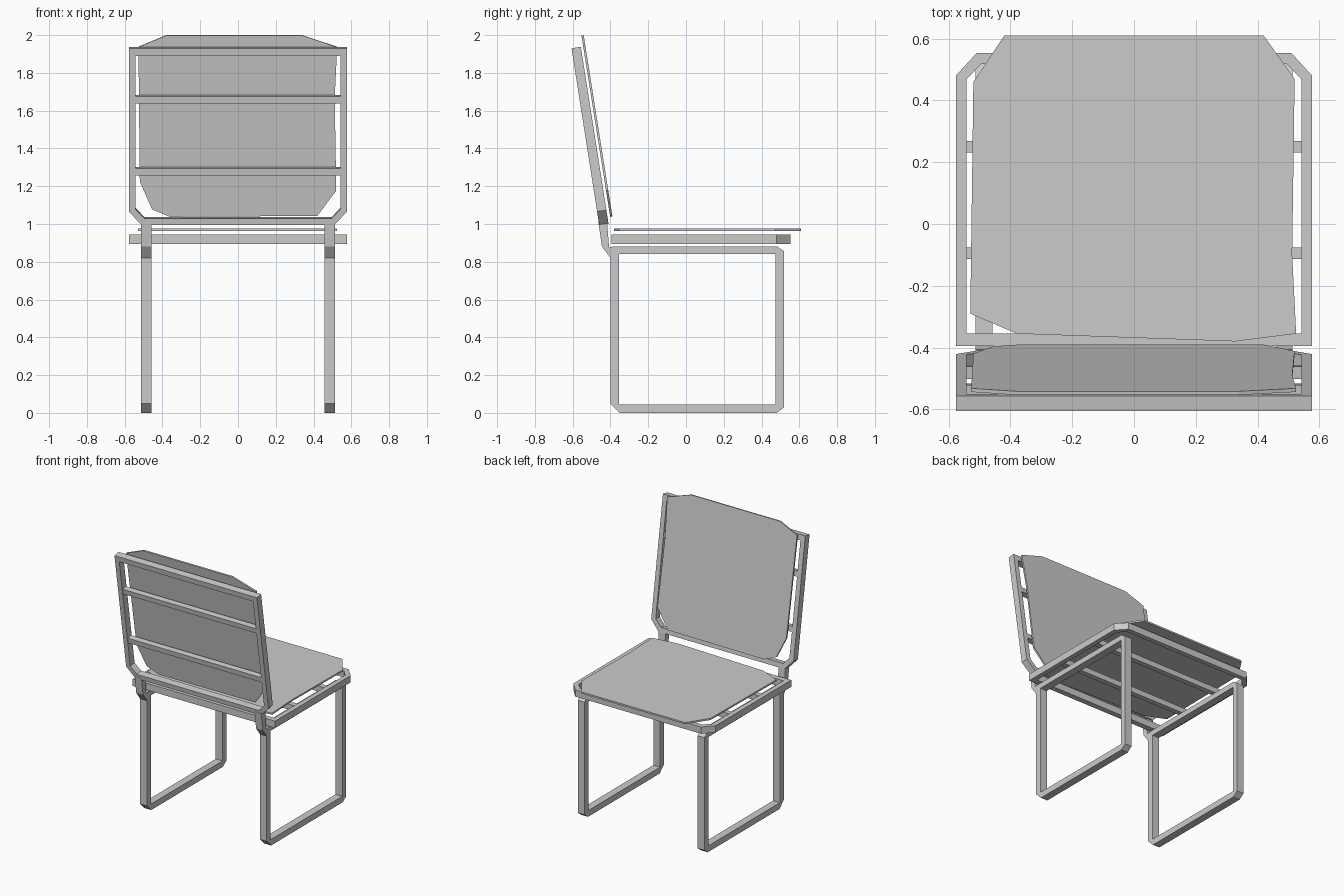
import bpy
import bmesh
from math import radians

default_cube = bpy.data.objects.get("Cube")
if default_cube:
    bpy.data.objects.remove(default_cube, do_unlink=True)

# Single grey finish for the whole chair
grey = bpy.data.materials.new("plain grey")
grey.use_nodes = True
grey_value = (0.6, 0.6, 0.6, 1)
grey.diffuse_color = grey_value
grey.node_tree.nodes["Principled BSDF"].inputs["Base Color"].default_value = grey_value


def finish(bm, name, location=(0, 0, 0), tilt=0):
    """Turn a bmesh into a named, placed object."""
    bmesh.ops.remove_doubles(bm, verts=bm.verts, dist=0.0001)
    bmesh.ops.recalc_face_normals(bm, faces=bm.faces)
    mesh = bpy.data.meshes.new(name)
    bm.to_mesh(mesh)
    bm.free()
    mesh.materials.append(grey)
    part = bpy.data.objects.new(name, mesh)
    part.location = location
    part.rotation_euler.x = radians(tilt)
    bpy.context.scene.collection.objects.link(part)
    return part


def extrude_faces(bm, faces, offset):
    """Give flat faces a thickness along the offset vector."""
    result = bmesh.ops.extrude_face_region(bm, geom=faces, use_keep_orig=True)
    moved = [item for item in result["geom"] if isinstance(item, bmesh.types.BMVert)]
    bmesh.ops.translate(bm, verts=moved, vec=offset)


def plate(name, points, offset, **placement):
    """Solid slab from one closed outline."""
    bm = bmesh.new()
    face = bm.faces.new([bm.verts.new(point) for point in points])
    extrude_faces(bm, [face], offset)
    return finish(bm, name, **placement)


def ring(name, outer, inner, offset, **placement):
    """Hollow frame between two outlines with matching corners."""
    bm = bmesh.new()
    outside = [bm.verts.new(point) for point in outer]
    inside = [bm.verts.new(point) for point in inner]
    count = len(outer)
    faces = []
    for i in range(count):
        j = (i + 1) % count
        faces.append(bm.faces.new((outside[i], outside[j], inside[j], inside[i])))
    extrude_faces(bm, faces, offset)
    return finish(bm, name, **placement)


def flat(points):
    return [(x, y, 0) for x, y in points]


def mirrored(half):
    """Complete a right-hand half outline across x = 0."""
    return flat(half + [(-x, y) for x, y in reversed(half)])


def slatted_frame(name, slats, location, tilt=0):
    """Rectangular frame with two clipped corners and cross slats."""
    outer = mirrored([(0.577, -0.395), (0.577, 0.48), (0.51, 0.553)])
    inner = mirrored([(0.542, -0.355), (0.542, 0.468), (0.495, 0.518)])
    frame = ring(name + "_frame", outer, inner, (0, 0, 0.05),
                 location=location, tilt=tilt)
    for label, y in zip(("upper", "lower"), slats):
        corners = mirrored([(0.545, y - 0.019), (0.545, y + 0.019)])
        corners = [(x, v, 0.005) for x, v, w in corners]
        plate(f"{name}_{label}_slat", corners, (0, 0, 0.04),
              location=location, tilt=tilt)
    return frame


# Seat and backrest frames share one design
slatted_frame("seat", (-0.095, 0.25), (0, 0, 0.895))
slatted_frame("backrest", (-0.118, 0.268), (0, -0.545, 1.54), tilt=-81.1)

# Thin, slightly uneven seat panel
seat_outline = [(-0.38, -0.355), (0.33, -0.38), (0.525, -0.355), (0.512, -0.1),
                (0.52, 0.47), (0.42, 0.61), (-0.42, 0.61), (-0.52, 0.46),
                (-0.53, -0.29)]
plate("seat_panel", flat(seat_outline), (0, 0, 0.012), location=(0, 0, 0.963))

# Thin backrest panel leaning in front of its frame
back_outline = [(-0.36, 0.01), (0.42, 0.015), (0.52, 0.15), (0.512, 0.65),
                (0.525, 0.92), (0.34, 0.982), (-0.38, 0.982), (-0.527, 0.92),
                (-0.52, 0.2), (-0.455, 0.05)]
plate("backrest_panel", flat(back_outline), (0, 0, 0.012),
      location=(0, -0.388, 1.03), tilt=99)

# Sled legs: a closed loop on each side plus an upright holding the backrest
loop_outer = [(-0.4, 0.05), (-0.35, 0), (0.48, 0), (0.52, 0.03),
              (0.52, 0.855), (0.48, 0.882), (-0.38, 0.882), (-0.4, 0.82)]
low, high, rear, front = 0.045, 0.842, -0.355, 0.475
loop_inner = [(rear, low), (rear, low), (front, low), (front, low),
              (front, high), (front, high), (rear, high), (rear, high)]
upright = [(-0.4, 0.82), (-0.38, 0.882), (-0.407, 0.875), (-0.418, 1.01),
           (-0.464, 1.01), (-0.445, 0.88)]
width = 0.055
for side, x in (("left", 0.458), ("right", -0.458 - width)):
    def upright_plane(points):
        return [(x, y, z) for y, z in points]

    ring(side + "_leg_loop", upright_plane(loop_outer), upright_plane(loop_inner),
         (width, 0, 0))
    plate(side + "_backrest_support", upright_plane(upright), (width, 0, 0))
